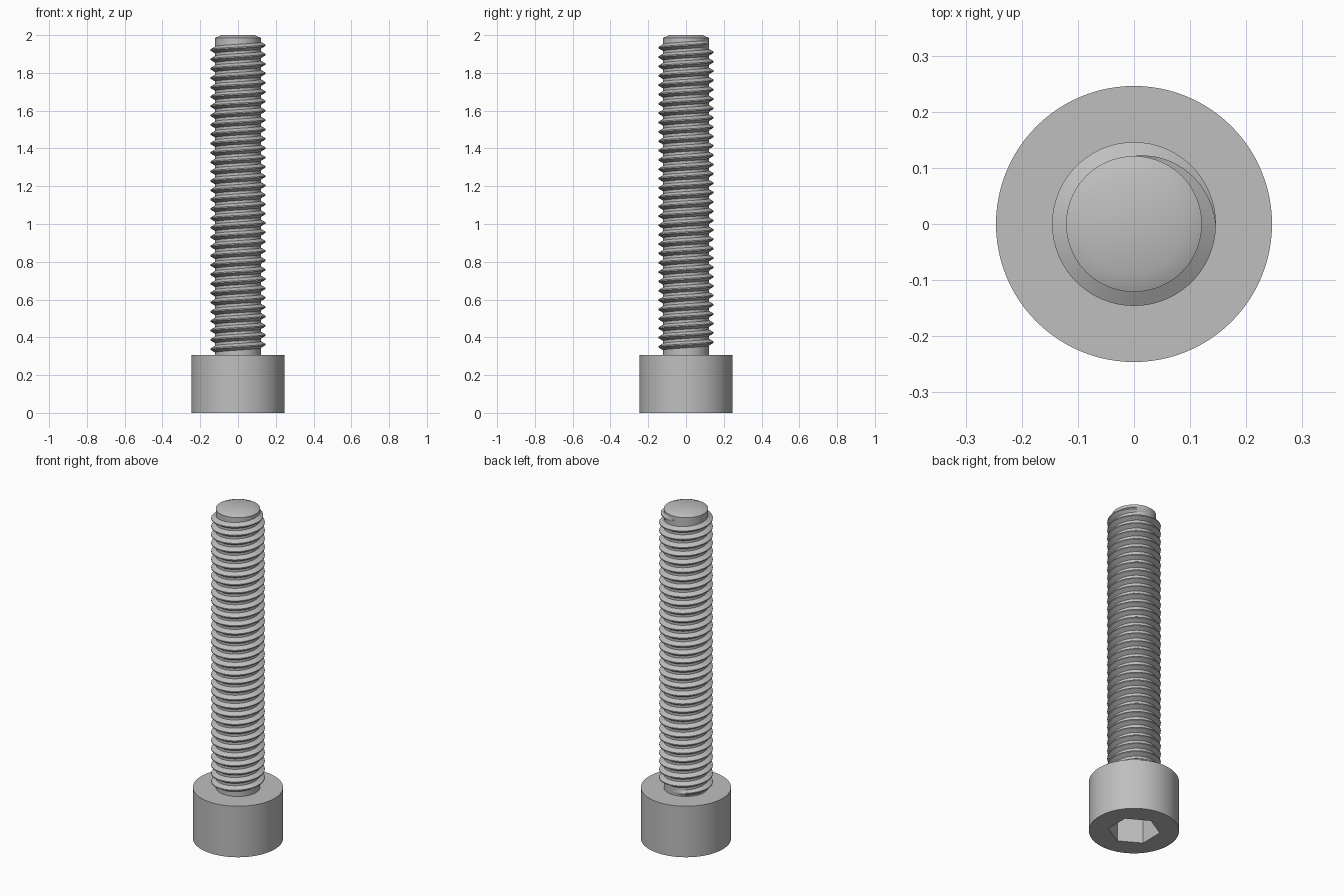
import bpy, bmesh, math
from mathutils import Vector

if "Cube" in bpy.data.objects:
    bpy.data.objects.remove(bpy.data.objects["Cube"], do_unlink=True)

# Sizes
HEAD_R, HEAD_H = 0.246, 0.307
SOCKET_R, SOCKET_DEPTH = 0.142, 0.15
CORE_R, TIP_R, CREST_R = 0.121, 0.0875, 0.146
PITCH, TURNS, START_Z = 0.0495, 33, 0.325
STEPS = 60

steel = bpy.data.materials.new("grey steel")
steel.use_nodes = True
grey = (0.52, 0.52, 0.52, 1)
steel.diffuse_color = grey
steel.node_tree.nodes["Principled BSDF"].inputs["Base Color"].default_value = grey


def finish(bm, name):
    """Turn a bmesh into a smooth-shaded object with sharp edges kept."""
    bmesh.ops.recalc_face_normals(bm, faces=bm.faces)
    mesh = bpy.data.meshes.new(name)
    bm.to_mesh(mesh)
    bm.free()
    mesh.materials.append(steel)
    obj = bpy.data.objects.new(name, mesh)
    bpy.context.collection.objects.link(obj)
    bpy.ops.object.select_all(action="DESELECT")
    obj.select_set(True)
    bpy.context.view_layer.objects.active = obj
    bpy.ops.object.shade_smooth_by_angle(angle=math.radians(25))
    return obj


def ring(bm, radius, z, count, turn=0.0):
    angles = [turn + math.tau * i / count for i in range(count)]
    return [bm.verts.new((radius * math.cos(a), radius * math.sin(a), z)) for a in angles]


def bridge(bm, a, b):
    n = len(a)
    for i in range(n):
        bm.faces.new((a[i], a[(i + 1) % n], b[(i + 1) % n], b[i]))


# Cylinder head with a hexagonal socket in its underside
bm = bmesh.new()
sides = 96
low = ring(bm, HEAD_R, 0, sides)
high = ring(bm, HEAD_R, HEAD_H, sides)
bridge(bm, low, high)
bm.faces.new(high)
mouth = ring(bm, SOCKET_R, 0, 6, math.pi / 6)
floor = ring(bm, SOCKET_R, SOCKET_DEPTH, 6, math.pi / 6)
bridge(bm, mouth, floor)
bm.faces.new(floor)
# Underside: one fan per socket corner, one triangle per socket side
per = sides // 6
shift = per // 2
for k in range(6):
    first = k * per
    for i in range(first, first + per):
        bm.faces.new((low[i % sides], low[(i + 1) % sides], mouth[k]))
    bm.faces.new((low[(first + per) % sides], mouth[(k + 1) % 6], mouth[k]))
finish(bm, "socket_head")

# Shank core with a chamfered end
bm = bmesh.new()
rings = [ring(bm, r, z, sides) for r, z in
         ((CORE_R, HEAD_H - 0.01), (CORE_R, 1.985), (TIP_R, 2.0))]
for a, b in zip(rings, rings[1:]):
    bridge(bm, a, b)
bm.faces.new(rings[0])
bm.faces.new(rings[-1])
finish(bm, "shank_core")

# Right-handed helical thread that runs out over a quarter turn at each end
bm = bmesh.new()
root = CORE_R - 0.002
sections = []
total = TURNS * STEPS
for i in range(total + 1):
    angle = math.pi / 2 + math.tau * i / STEPS
    z = START_Z + PITCH * i / STEPS
    grow = min(1.0, min(i, total - i) / (STEPS / 4))
    crest = CORE_R + (CREST_R - CORE_R) * max(grow, 0.02)
    out = Vector((math.cos(angle), math.sin(angle), 0))
    profile = ((root, -0.019), (crest, -0.003), (crest, 0.003), (root, 0.019))
    sections.append([bm.verts.new(out * r + Vector((0, 0, z + dz))) for r, dz in profile])
for a, b in zip(sections, sections[1:]):
    bridge(bm, a, b)
bm.faces.new(sections[0])
bm.faces.new(sections[-1])
finish(bm, "thread")
